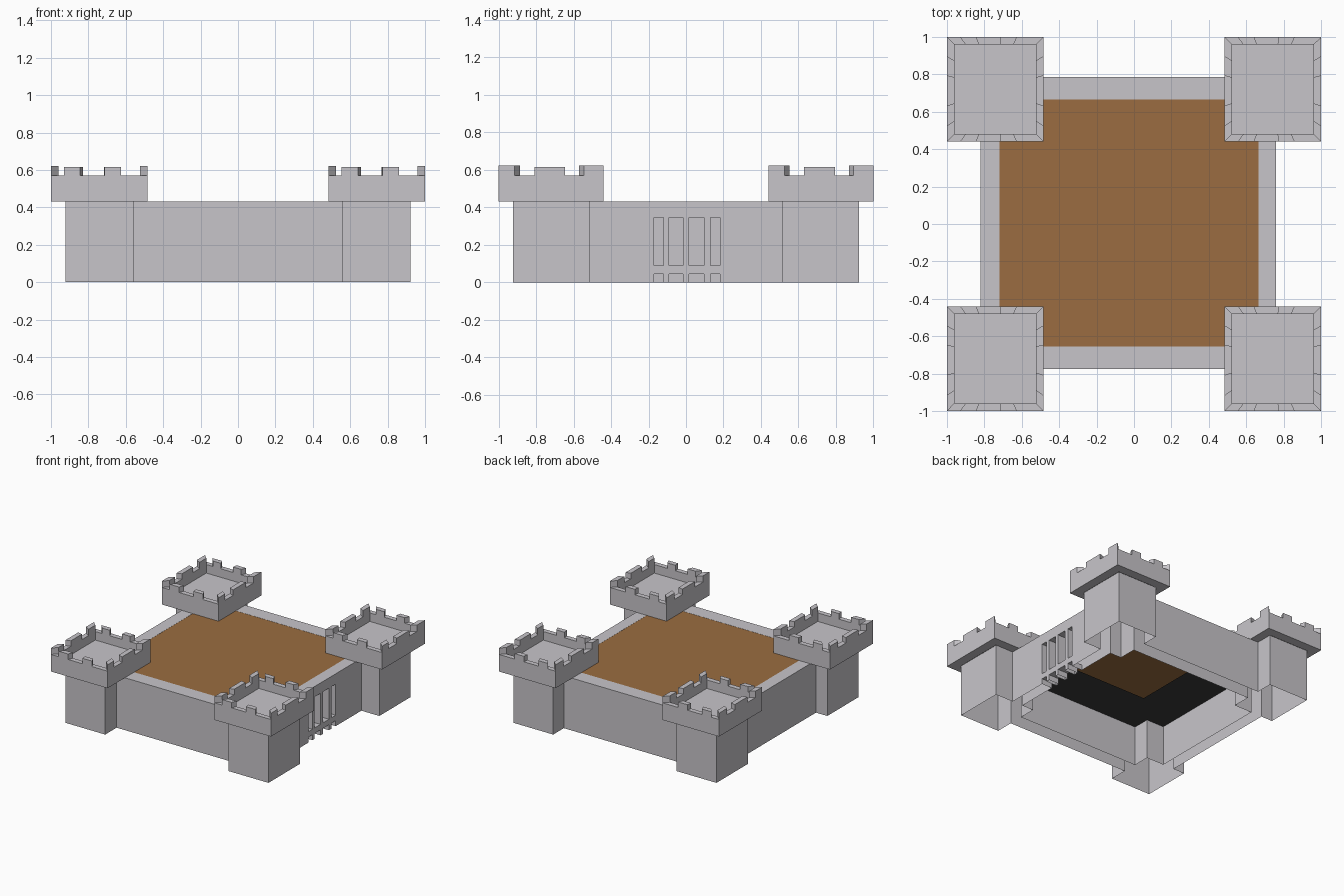
import bpy, bmesh

if "Cube" in bpy.data.objects:
    bpy.data.objects.remove(bpy.data.objects["Cube"])


def mat(name, col):
    m = bpy.data.materials.new(name)
    m.diffuse_color = (*col, 1)
    m.use_nodes = True
    m.node_tree.nodes["Principled BSDF"].inputs["Base Color"].default_value = m.diffuse_color
    return m


STONE = mat("grey_stone", (0.575, 0.56, 0.59))
EARTH = mat("brown_earth", (0.325, 0.152, 0.052))
DARK = mat("dark_underside", (0.045, 0.045, 0.045))


def make(name, material, bm):
    bmesh.ops.recalc_face_normals(bm, faces=bm.faces)
    me = bpy.data.meshes.new(name)
    bm.to_mesh(me)
    bm.free()
    me.materials.append(material)
    ob = bpy.data.objects.new(name, me)
    bpy.context.collection.objects.link(ob)
    return ob


def drop_faces(bm, rule):
    """Delete the faces whose centre meets the rule (open shells)."""
    bmesh.ops.delete(bm, geom=[f for f in bm.faces if rule(f.calc_center_median())],
                     context="FACES")


def add_prism(bm, foot, z0, z1):
    """Upright prism on a footprint; a flat sheet if both heights match."""
    lo = [bm.verts.new((x, y, z0)) for x, y in foot]
    if z1 == z0:
        return bm.faces.new(lo)
    hi = [bm.verts.new((x, y, z1)) for x, y in foot]
    bm.faces.new(lo[::-1])
    bm.faces.new(hi)
    for i in range(4):
        j = (i + 1) % 4
        bm.faces.new((lo[i], lo[j], hi[j], hi[i]))


def prisms(name, material, items, drop=None):
    bm = bmesh.new()
    for item in items:
        add_prism(bm, *item)
    if drop:
        drop_faces(bm, drop)
    return make(name, material, bm)


def rect(x0, x1, y0, y1):
    return [(x0, y0), (x1, y0), (x1, y1), (x0, y1)]


TOP, DECK, RIM = 0.43, 0.50, 0.57   # wall top, tower platform, parapet top
T = 0.04                            # parapet thickness
HX, HY = 0.2575, 0.28               # half size of a battlement
KX, KY = (HX - T) / HX, (HY - T) / HY
OUT, IN_X, IN_Y = 0.923, 0.56, 0.515   # tower shaft limits
X_WALL = {-1: (0.72, 0.82), 1: (0.665, 0.76)}     # left / right wall faces
Y_WALL = {-1: (0.655, 0.775), 1: (0.665, 0.785)}  # front / back wall faces

for i in (-1, 1):
    for j in (-1, 1):
        tag = {-1: "left", 1: "right"}[i] + "_" + {-1: "front", 1: "back"}[j]
        # Shaft: open below, and open where the hollow walls run into it
        bm = bmesh.new()

        def panel(x0, y0, x1, y1):
            bm.faces.new([bm.verts.new((i * x, j * y, z)) for x, y, z in
                          ((x0, y0, 0), (x1, y1, 0), (x1, y1, TOP), (x0, y0, TOP))])

        xa, xb = X_WALL[i]
        ya, yb = Y_WALL[j]
        panel(OUT, IN_Y, OUT, OUT)
        panel(OUT, OUT, IN_X, OUT)
        panel(IN_X, OUT, IN_X, yb)
        panel(IN_X, ya, IN_X, IN_Y)
        panel(IN_X, IN_Y, xa, IN_Y)
        panel(xb, IN_Y, OUT, IN_Y)
        bmesh.ops.remove_doubles(bm, verts=bm.verts, dist=1e-5)
        make("tower_shaft_" + tag, STONE, bm)

        # Battlement: overhang, parapet and platform as one stepped shell
        cx, cy = i * 0.7425, j * 0.72
        sx, sy = (OUT - IN_X) / 2, (OUT - IN_Y) / 2
        bm = bmesh.new()
        prev = None
        for hx, hy, z in ((sx, sy, TOP), (HX, HY, TOP), (HX, HY, RIM),
                          (HX - T, HY - T, RIM), (HX - T, HY - T, DECK)):
            ring = [bm.verts.new((x, y, z))
                    for x, y in rect(cx - hx, cx + hx, cy - hy, cy + hy)]
            if prev:
                for a in range(4):
                    b = (a + 1) % 4
                    bm.faces.new((prev[a], prev[b], ring[b], ring[a]))
            prev = ring
        bm.faces.new(prev)
        make("battlement_" + tag, STONE, bm)

        # Merlons with radially cut ends
        parts = []
        for s in (-1, 1):
            for u0, u1, h in ((-HY, -0.195, 0.622), (-0.09, 0.075, 0.615),
                              (0.175, HY, 0.622)):
                x = cx + s * HX
                xi = cx + s * HX * KX
                parts.append(([(x, cy + u0), (x, cy + u1), (xi, cy + u1 * KY),
                               (xi, cy + u0 * KY)], RIM, h))
            for u0 in (-0.188, 0.03):
                u1 = u0 + 0.087
                y = cy + s * HY
                yi = cy + s * HY * KY
                parts.append(([(cx + u0, y), (cx + u1, y), (cx + u1 * KX, yi),
                               (cx + u0 * KX, yi)], RIM, 0.615))
        prisms("merlons_" + tag, STONE, parts, lambda c: c.z < RIM + 0.001)


# Curtain walls, hollow and open underneath
def x_open(c):
    return c.z < 0.001 or abs(c.x) > IN_X - 0.001


def y_open(c):
    return c.z < 0.001 or abs(c.y) > IN_Y - 0.001


prisms("front_wall", STONE, [(rect(-IN_X, IN_X, -0.775, -0.655), 0, TOP)], x_open)
prisms("back_wall", STONE, [(rect(-IN_X, IN_X, 0.665, 0.785), 0, TOP)], x_open)
prisms("left_wall", STONE, [(rect(-0.82, -0.72, -IN_Y, IN_Y), 0, TOP)], y_open)
gate = prisms("gate_wall", STONE, [(rect(0.665, 0.76, -IN_Y, IN_Y), 0, TOP)])

# Cut the grille openings through the gate wall
slots = [(rect(0.6, 0.8, a, b), z0, z1)
         for a, b in ((-0.17, -0.12), (-0.09, -0.015), (0.015, 0.095), (0.13, 0.182))
         for z0, z1 in ((-0.05, 0.045), (0.09, 0.345))]
cutter = prisms("grille_cutter", STONE, slots)
cutter.hide_render = True
mod = gate.modifiers.new("grille", "BOOLEAN")
mod.operation = "DIFFERENCE"
mod.solver = "EXACT"
mod.object = cutter
bpy.context.view_layer.update()
dg = bpy.context.evaluated_depsgraph_get()
me = bpy.data.meshes.new_from_object(gate.evaluated_get(dg))
gate.modifiers.clear()
gate.data = me
bpy.data.objects.remove(cutter)
bm = bmesh.new()
bm.from_mesh(me)
drop_faces(bm, y_open)
bm.to_mesh(me)
bm.free()

# Courtyard sheet, with a dark framed sheet below it
prisms("courtyard", EARTH, [(rect(-0.72, 0.665, -0.655, 0.665), 0.429, 0.429)])
prisms("courtyard_underside", DARK,
       [(rect(-0.72, 0.665, -0.655, -0.28), 0.33, 0.33),
        (rect(-0.72, 0.665, 0.28, 0.665), 0.33, 0.33),
        (rect(-0.72, -0.33, -0.28, 0.28), 0.33, 0.33),
        (rect(0.33, 0.665, -0.28, 0.28), 0.33, 0.33)])
